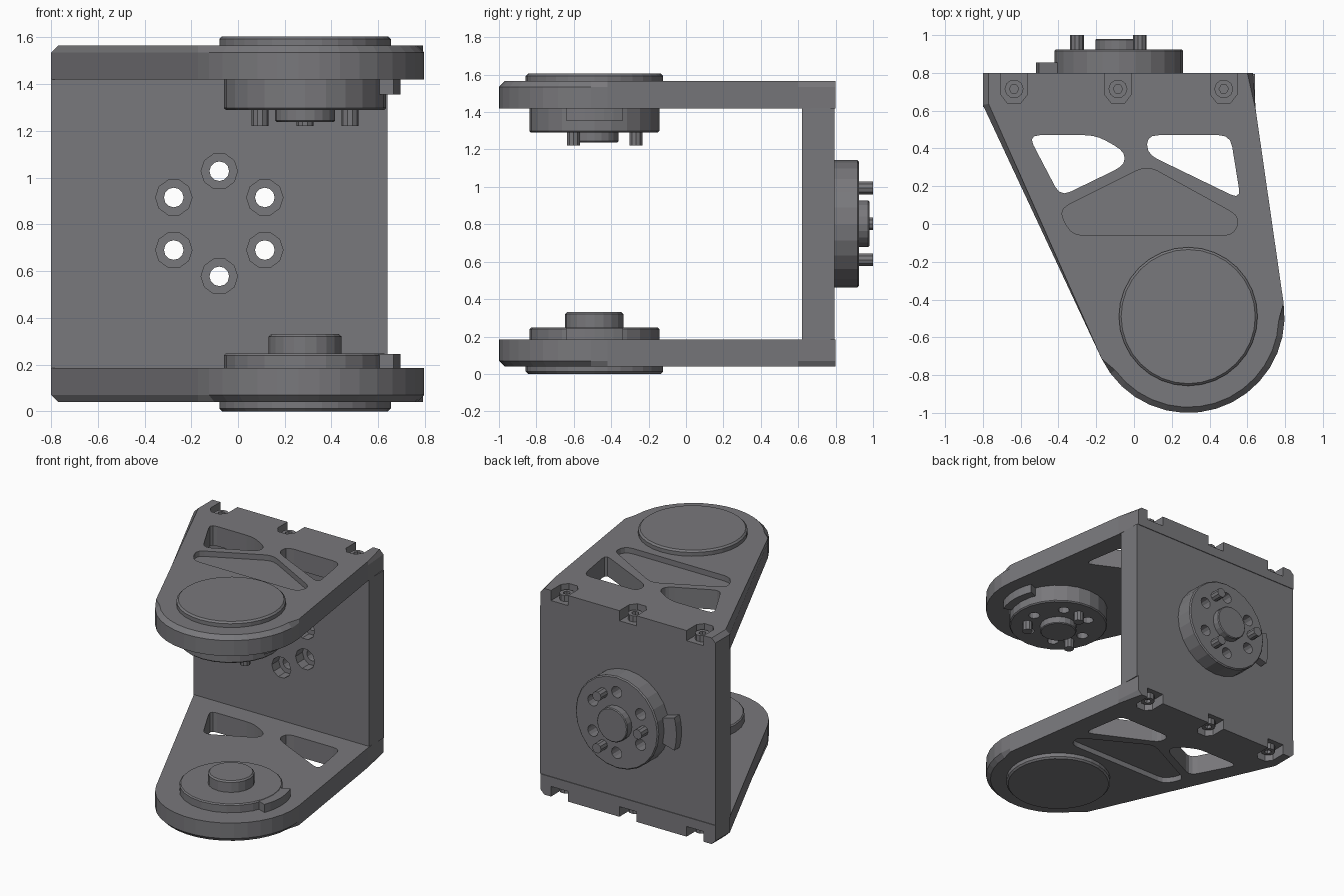
import bpy, bmesh
from math import sin, cos, radians, pi
from mathutils import Vector, Matrix

if "Cube" in bpy.data.objects:
    bpy.data.objects.remove(bpy.data.objects["Cube"])

MID = 0.8025                     # mirror height between the two arms
PIVOT = (0.287, -0.49)           # axis of the arm hubs
SAME = Matrix.Identity(4)
FLIP = Matrix.Translation((0, 0, 2 * MID)) @ Matrix.Diagonal((1, 1, -1, 1))
BACK = Matrix(((1, 0, 0, -0.08), (0, 0, 1, 0), (0, -1, 0, MID), (0, 0, 0, 1)))  # local z -> world y

# Dark grey plastic
DARK = bpy.data.materials.new("dark_grey")
DARK.diffuse_color = (0.19, 0.188, 0.2, 1)
DARK.use_nodes = True
DARK.node_tree.nodes["Principled BSDF"].inputs["Base Color"].default_value = DARK.diffuse_color


def circle(r, n=24, c=(0, 0)):
    return [(c[0] + r * cos(2 * pi * i / n), c[1] + r * sin(2 * pi * i / n)) for i in range(n)]


def polar(r, deg, c=(0, 0)):
    return (c[0] + r * cos(radians(deg)), c[1] + r * sin(radians(deg)))


def rounded(pts, r, seg=3):
    out = []
    for i, p in enumerate(pts):
        p = Vector(p)
        d0 = Vector(pts[i - 1]) - p
        d1 = Vector(pts[(i + 1) % len(pts)]) - p
        a = p + d0.normalized() * min(r, d0.length * 0.45)
        b = p + d1.normalized() * min(r, d1.length * 0.45)
        for k in range(seg + 1):
            t = k / seg
            out.append(tuple((1 - t) ** 2 * a + 2 * t * (1 - t) * p + t * t * b))
    return out


def sector(r0, r1, mid, half, c=(0, 0), n=6):
    ang = [mid - half + 2 * half * i / n for i in range(n + 1)]
    return [polar(r1, a, c) for a in ang] + [polar(r0, a, c) for a in reversed(ang)]


def prism(name, pts, z0, z1, mat=SAME, bevel=0.0, keep=lambda e: True):
    """Extrude an outline from z0 to z1, optionally chamfering the z1 rim."""
    bm = bmesh.new()
    lo = [bm.verts.new((x, y, z0)) for x, y in pts]
    hi = [bm.verts.new((x, y, z1)) for x, y in pts]
    n = len(pts)
    bm.faces.new(lo)
    bm.faces.new(hi)
    for i in range(n):
        bm.faces.new((lo[i], lo[(i + 1) % n], hi[(i + 1) % n], hi[i]))
    if bevel:
        es = [e for e in bm.edges if all(abs(v.co.z - z1) < 1e-6 for v in e.verts) and keep(e)]
        bmesh.ops.bevel(bm, geom=es, offset=bevel, segments=1, affect='EDGES')
    bm.transform(mat)
    bmesh.ops.recalc_face_normals(bm, faces=bm.faces)
    me = bpy.data.meshes.new(name)
    bm.to_mesh(me)
    bm.free()
    me.materials.append(DARK)
    ob = bpy.data.objects.new(name, me)
    bpy.context.collection.objects.link(ob)
    return ob


def cut(ob, cutters):
    bpy.context.view_layer.objects.active = ob
    for c in cutters:
        m = ob.modifiers.new("cut", 'BOOLEAN')
        m.operation, m.object, m.solver = 'DIFFERENCE', c, 'EXACT'
        bpy.ops.object.modifier_apply(modifier=m.name)
        bpy.data.objects.remove(c)


# Arm outline: straight rear, tapering sides, round tip
tip = [polar(0.51, 8 - 162 * i / 16, PIVOT) for i in range(17)]
outline = [(-0.8, 0.63), (-0.8, 0.8), (0.63, 0.8), (0.645, 0.6)] + tip
window_left = rounded([(-0.56, 0.47), (-0.2, 0.47), (-0.05, 0.385), (-0.05, 0.31), (-0.39, 0.145)], 0.06)
window_right = rounded([(0.07, 0.47), (0.51, 0.47), (0.565, 0.13), (0.07, 0.37)], 0.06)
pocket = rounded([(-0.4, 0.075), (0.07, 0.31), (0.56, 0.04), (0.53, -0.06), (-0.33, -0.06)], 0.06)
screws = [(-0.635, 0.715), (-0.085, 0.715), (0.475, 0.715)]

for side, M in (("upper", SAME), ("lower", FLIP)):
    # Arm plate with chamfered outer rim, windows, pocket and screw notches
    arm = prism(side + "_arm", outline, 1.42, 1.565, M, 0.03,
                lambda e: not all(v.co.y > 0.79 for v in e.verts))
    cuts = [prism("cutter", w, 1.3, 1.7, M) for w in (window_left, window_right)]
    cuts.append(prism("cutter", pocket, 1.525, 1.7, M))
    for x, y in screws:
        seat = [(x - 0.07, 0.85), (x - 0.07, y - 0.03), (x - 0.035, y - 0.075),
                (x + 0.035, y - 0.075), (x + 0.07, y - 0.03), (x + 0.07, 0.85)]
        cuts.append(prism("cutter", seat, 1.49, 1.7, M))
    cut(arm, cuts)
    # Screw heads in the rear notches
    for i, s in enumerate(screws):
        head = prism(f"{side}_screw_{i}", circle(0.05, 10, s), 1.48, 1.535, M)
        cut(head, [prism("cutter", circle(0.025, 6, s), 1.51, 1.6, M)])
    # Outer cap disc
    prism(side + "_cap", circle(0.367, 32, PIVOT), 1.555, 1.605, M, 0.012)

# Back plate and rear horn, with countersunk bolt holes
plate = prism("back_plate", [(-0.72, -0.62), (0.72, -0.62), (0.72, 0.62), (-0.72, 0.62)],
              0.62, 0.795, BACK)
horn = prism("rear_horn", circle(0.34, 24), 0.79, 0.925, BACK, 0.008)
bolts = [polar(0.225, 30 + 60 * i) for i in range(6)]
cut(plate, [prism("cutter", circle(0.042, 12, b), 0.5, 1.0, BACK) for b in bolts] +
    [prism("cutter", circle(0.078, 10, b), 0.5, 0.70, BACK) for b in bolts])
cut(horn, [prism("cutter", circle(0.042, 12, b), 0.5, 1.0, BACK) for b in bolts])
prism("rear_boss", circle(0.125, 20), 0.92, 0.98, BACK, 0.006)
prism("rear_tab", sector(0.32, 0.44, 180, 16), 0.79, 0.855, BACK)
for i in range(3):
    prism(f"rear_pin_{i}", circle(0.036, 10, polar(0.222, 60 + 120 * i)), 0.90, 1.0, BACK)

# Upper hub with pins, hanging below the upper arm
hub = prism("upper_hub", circle(0.347, 24, PIVOT), 1.425, 1.29, SAME, 0.008)
cut(hub, [prism("cutter", circle(0.04, 12, polar(0.222, 60 * i, PIVOT)), 1.2, 1.38) for i in range(6)])
prism("upper_boss", circle(0.128, 20, PIVOT), 1.295, 1.238, SAME, 0.006)
prism("upper_tab", sector(0.32, 0.408, 0, 22, PIVOT), 1.355, 1.425)
for i in range(3):
    prism(f"upper_pin_{i}", circle(0.036, 10, polar(0.222, 90 + 120 * i, PIVOT)), 1.22, 1.31)

# Lower idler hub with raised spigot
prism("lower_hub", circle(0.347, 24, PIVOT), 0.18, 0.247, SAME, 0.008)
prism("lower_spigot", circle(0.156, 20, PIVOT), 0.22, 0.33, SAME, 0.01)
prism("lower_tab", sector(0.32, 0.408, 0, 22, PIVOT), 0.18, 0.245)
